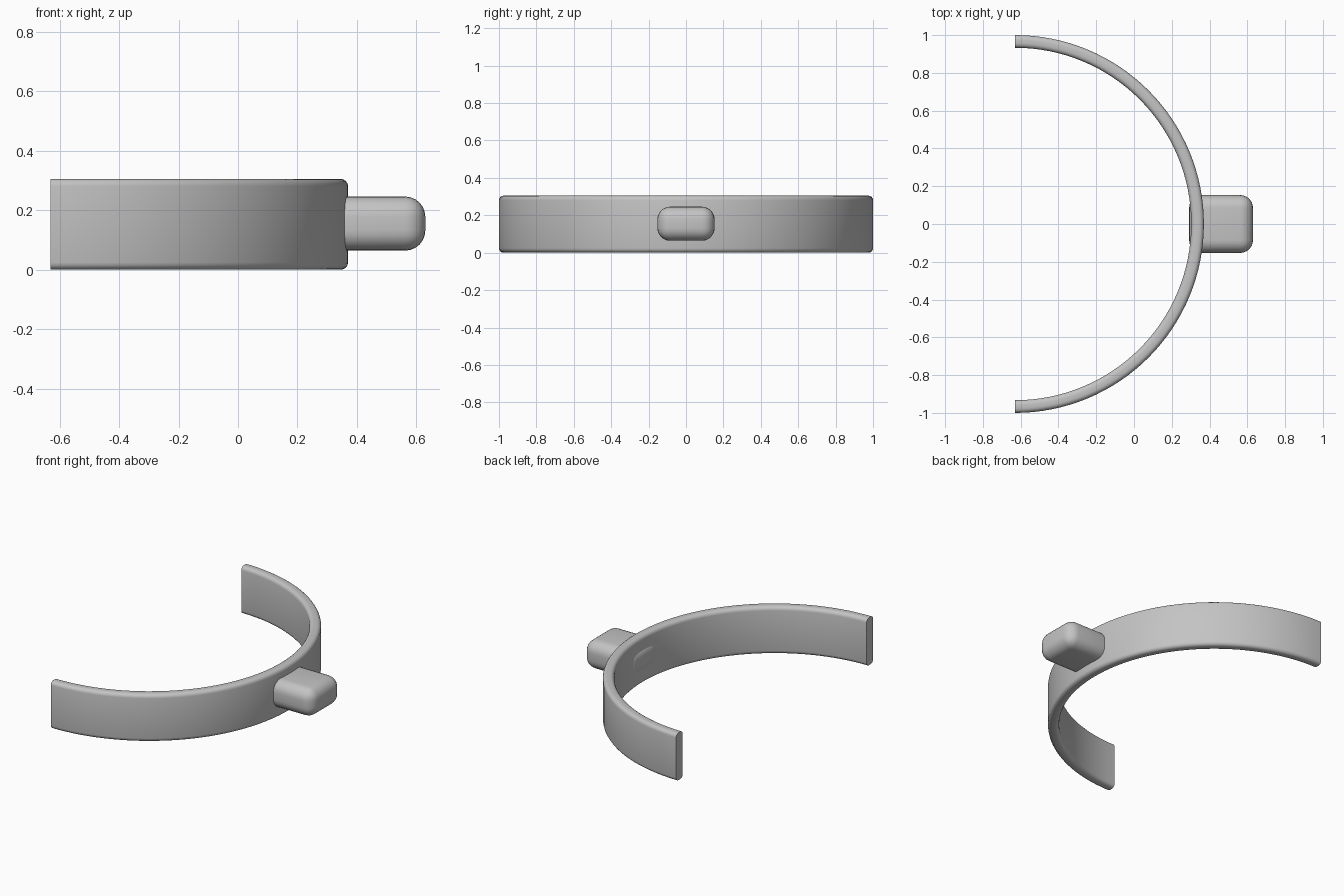
import bpy, bmesh
from math import pi, radians, cos, sin
from mathutils import Vector

cube = bpy.data.objects.get("Cube")
if cube:
    bpy.data.objects.remove(cube, do_unlink=True)

HEIGHT = 0.305
OUTER, INNER = 1.0, 0.933
CENTRE_X = -0.63
EDGE = 0.024

grey = bpy.data.materials.new("plain grey")
grey.use_nodes = True
colour = (0.55, 0.55, 0.55, 1)
grey.diffuse_color = colour
grey.node_tree.nodes["Principled BSDF"].inputs["Base Color"].default_value = colour


def finish(name, bm):
    """Turn a bmesh into a grey object with smooth faces and sharp edges."""
    bmesh.ops.recalc_face_normals(bm, faces=bm.faces)
    mesh = bpy.data.meshes.new(name)
    bm.to_mesh(mesh)
    bm.free()
    obj = bpy.data.objects.new(name, mesh)
    bpy.context.collection.objects.link(obj)
    mesh.materials.append(grey)
    bpy.ops.object.select_all(action='DESELECT')
    obj.select_set(True)
    bpy.context.view_layer.objects.active = obj
    bpy.ops.object.shade_smooth_by_angle(angle=radians(35))
    return obj


# Half ring: a rounded rectangular section swept through half a turn
def rounded_section(steps=4):
    corners = [(OUTER - EDGE, HEIGHT - EDGE), (INNER + EDGE, HEIGHT - EDGE),
               (INNER + EDGE, EDGE), (OUTER - EDGE, EDGE)]
    for i, (r, z) in enumerate(corners):
        for s in range(steps + 1):
            a = (i + s / steps) * pi / 2
            yield Vector((CENTRE_X, -(r + EDGE * cos(a)), z + EDGE * sin(a)))


bm = bmesh.new()
start = bm.faces.new([bm.verts.new(p) for p in rounded_section()])
swept = bmesh.ops.spin(bm, geom=[start] + start.edges[:] + start.verts[:],
                       cent=(CENTRE_X, 0, 0), axis=(0, 0, 1),
                       angle=pi, steps=64, use_duplicate=False)
# Close both flat ends if the sweep left them open
bmesh.ops.holes_fill(bm, edges=[e for e in bm.edges if e.is_boundary], sides=0)
finish("half_ring", bm)

# Rounded block through the middle of the ring
bm = bmesh.new()
bmesh.ops.create_cube(bm, size=1)
bmesh.ops.scale(bm, vec=(0.338, 0.306, 0.182), verts=bm.verts)
bmesh.ops.translate(bm, vec=(0.461, 0, 0.155), verts=bm.verts)
bmesh.ops.bevel(bm, geom=bm.edges[:], offset=0.068, segments=6,
                profile=0.5, affect='EDGES')
finish("rounded_block", bm)
